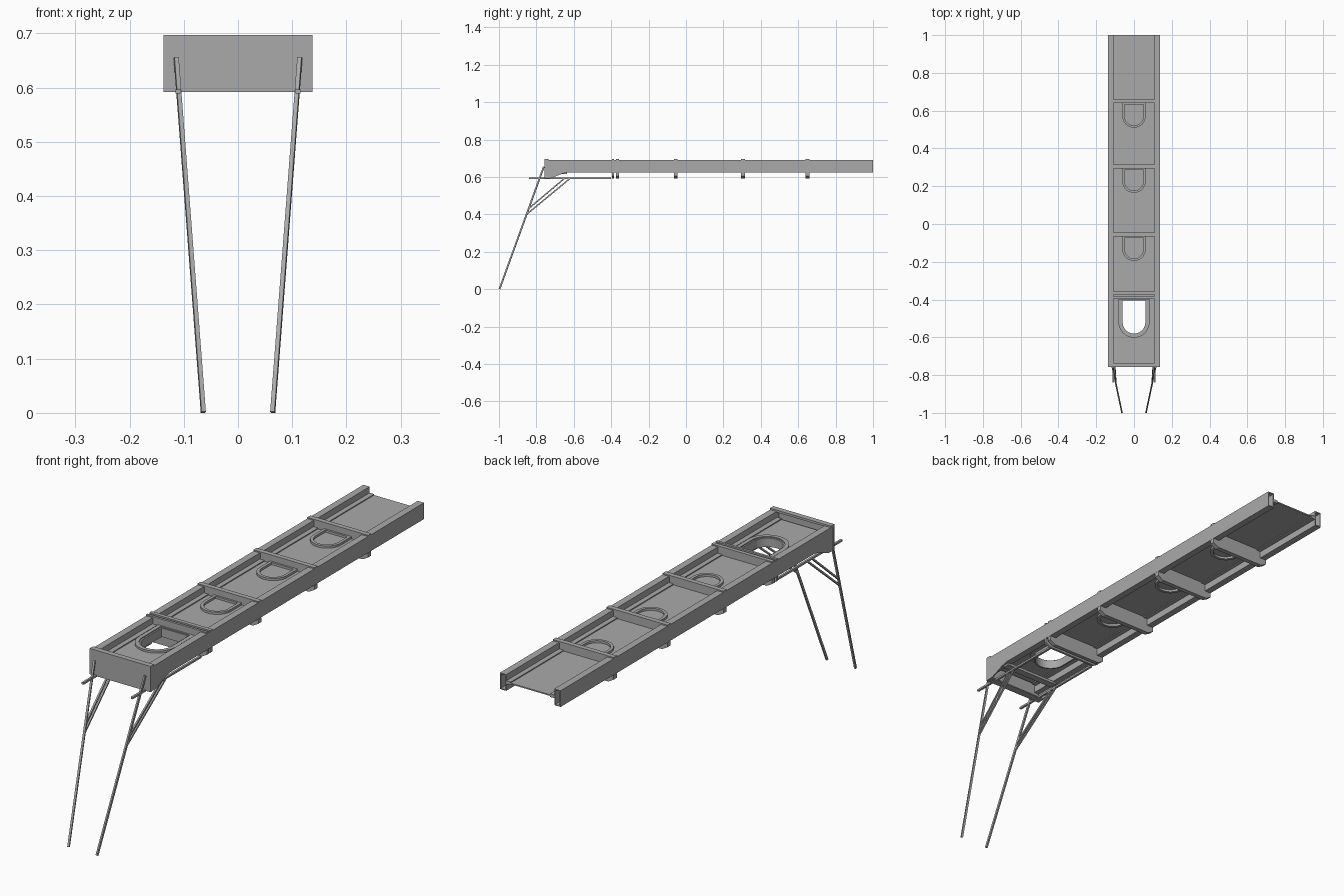
import bpy, bmesh, math
from mathutils import Vector

if "Cube" in bpy.data.objects:
    bpy.data.objects.remove(bpy.data.objects["Cube"])

steel = bpy.data.materials.new("grey_steel")
steel.diffuse_color = (0.40, 0.40, 0.40, 1)
steel.use_nodes = True
steel.node_tree.nodes["Principled BSDF"].inputs["Base Color"].default_value = steel.diffuse_color

# Axis order of (profile u, profile v, depth) for each profile plane
AXES = {"xy": lambda u, v, w: (u, v, w),
        "xz": lambda u, v, w: (u, w, v),
        "yz": lambda u, v, w: (w, u, v)}


def prism(name, loops, plane, a, b):
    """Filled outline (further loops are holes) extruded from depth a to b."""
    cu = bpy.data.curves.new(name, "CURVE")
    cu.dimensions, cu.fill_mode, cu.extrude = "2D", "BOTH", (b - a) / 2
    for loop in loops:
        sp = cu.splines.new("POLY")
        sp.points.add(len(loop) - 1)
        for p, (u, v) in zip(sp.points, loop):
            p.co = (u, v, 0, 1)
        sp.use_cyclic_u = True
    tmp = bpy.data.objects.new(name, cu)
    bpy.context.collection.objects.link(tmp)
    bpy.context.view_layer.update()
    dg = bpy.context.evaluated_depsgraph_get()
    me = bpy.data.meshes.new_from_object(tmp.evaluated_get(dg))
    bpy.data.objects.remove(tmp)
    bpy.data.curves.remove(cu)
    bm = bmesh.new()
    bm.from_mesh(me)
    bmesh.ops.remove_doubles(bm, verts=bm.verts, dist=1e-5)
    for v in bm.verts:
        v.co = AXES[plane](v.co.x, v.co.y, v.co.z + (a + b) / 2)
    bmesh.ops.recalc_face_normals(bm, faces=bm.faces)
    for f in bm.faces:
        f.smooth = False
    bm.to_mesh(me)
    bm.free()
    me.materials.clear()
    me.materials.append(steel)
    ob = bpy.data.objects.new(name, me)
    bpy.context.collection.objects.link(ob)
    return ob


def rect(u0, v0, u1, v1):
    return [(u0, v0), (u1, v0), (u1, v1), (u0, v1)]


def box(name, x0, x1, y0, y1, z0, z1):
    return prism(name, [rect(x0, y0, x1, y1)], "xy", z0, z1)


def arch(r, y_flat, y_tip, n=20):
    """Hatch outline: straight at y_flat, half round towards y_tip."""
    c = y_tip + r
    return [(r, y_flat), (-r, y_flat)] + [
        (-r * math.cos(math.pi * i / n), c - r * math.sin(math.pi * i / n))
        for i in range(n + 1)]


def rod(name, p, q, t):
    """Square bar between two points."""
    p, q = Vector(p), Vector(q)
    d = q - p
    ob = box(name, -t / 2, t / 2, -t / 2, t / 2, 0, d.length)
    ob.data.transform(d.to_track_quat("Z", "Y").to_matrix().to_4x4())
    ob.location = p
    return ob


# Deck plate with the open hatch
prism("deck", [rect(-0.108, -0.74, 0.108, 1.0), arch(0.06, -0.405, -0.58)],
      "xy", 0.657, 0.662)

# Open hatch rim and hanging collar
prism("hatch_rim", [arch(0.082, -0.396, -0.602), arch(0.066, -0.402, -0.586)],
      "xy", 0.650, 0.670)
prism("hatch_collar", [arch(0.066, -0.399, -0.586), arch(0.06, -0.405, -0.58)],
      "xy", 0.630, 0.666)

# Closed hatch rims
BEAMS = [-0.055, 0.305, 0.65]
for y in BEAMS:
    prism("closed_hatch_rim", [arch(0.062, y - 0.010, y - 0.140),
                               arch(0.050, y - 0.018, y - 0.128)],
          "xy", 0.648, 0.671)

# Cross beams with tapered undersides
for y, w in [(b, 0.02) for b in BEAMS] + [(-0.366, 0.016), (-0.390, 0.010)]:
    prism("cross_beam", [[(-0.106, 0.624), (-0.137, 0.624), (-0.137, 0.606),
                          (-0.112, 0.592), (0.112, 0.592), (0.137, 0.606),
                          (0.137, 0.624), (0.106, 0.624), (0.106, 0.690),
                          (0.137, 0.690), (0.137, 0.696), (-0.137, 0.696),
                          (-0.137, 0.690), (-0.106, 0.690)]],
          "xz", y - w / 2, y + w / 2)

# Front end plate with its bottom and top flanges
box("front_plate", -0.137, 0.137, -0.757, -0.750, 0.592, 0.697)
box("front_top_flange", -0.137, 0.137, -0.752, -0.735, 0.688, 0.697)
box("front_bottom_flange", -0.130, 0.130, -0.752, -0.725, 0.592, 0.597)
box("front_under_beam", -0.125, 0.125, -0.665, -0.635, 0.617, 0.628)

for s in (-1, 1):
    def sx(a, b):
        return sorted((s * a, s * b))

    # Hollow side rail with a ledge carrying the deck
    lo, hi = sx(0.108, 0.1365)
    prism("side_rail", [rect(lo, 0.625, hi, 0.691),
                        rect(lo + 0.004, 0.629, hi - 0.004, 0.687)],
          "xz", -0.752, 1.0)
    box("deck_ledge", *sx(0.088, 0.109), -0.74, 1.0, 0.653, 0.666)

    # Deepened side gusset at the front
    prism("front_gusset", [[(-0.752, 0.592), (-0.72, 0.594), (-0.66, 0.618),
                            (-0.62, 0.627), (-0.752, 0.627)]],
          "yz", *sx(0.131, 0.1365))

    # Long bar under the deck
    box("under_bar", *sx(0.106, 0.115), -0.84, -0.40, 0.589, 0.597)

    # Splayed leg and its pair of braces
    rod("leg", (s * 0.114, -0.760, 0.655), (s * 0.064, -0.997, 0.001), 0.008)
    rod("outer_brace", (s * 0.095, -0.850, 0.402), (s * 0.110, -0.620, 0.592), 0.007)
    rod("inner_brace", (s * 0.097, -0.840, 0.432), (s * 0.110, -0.650, 0.592), 0.007)
